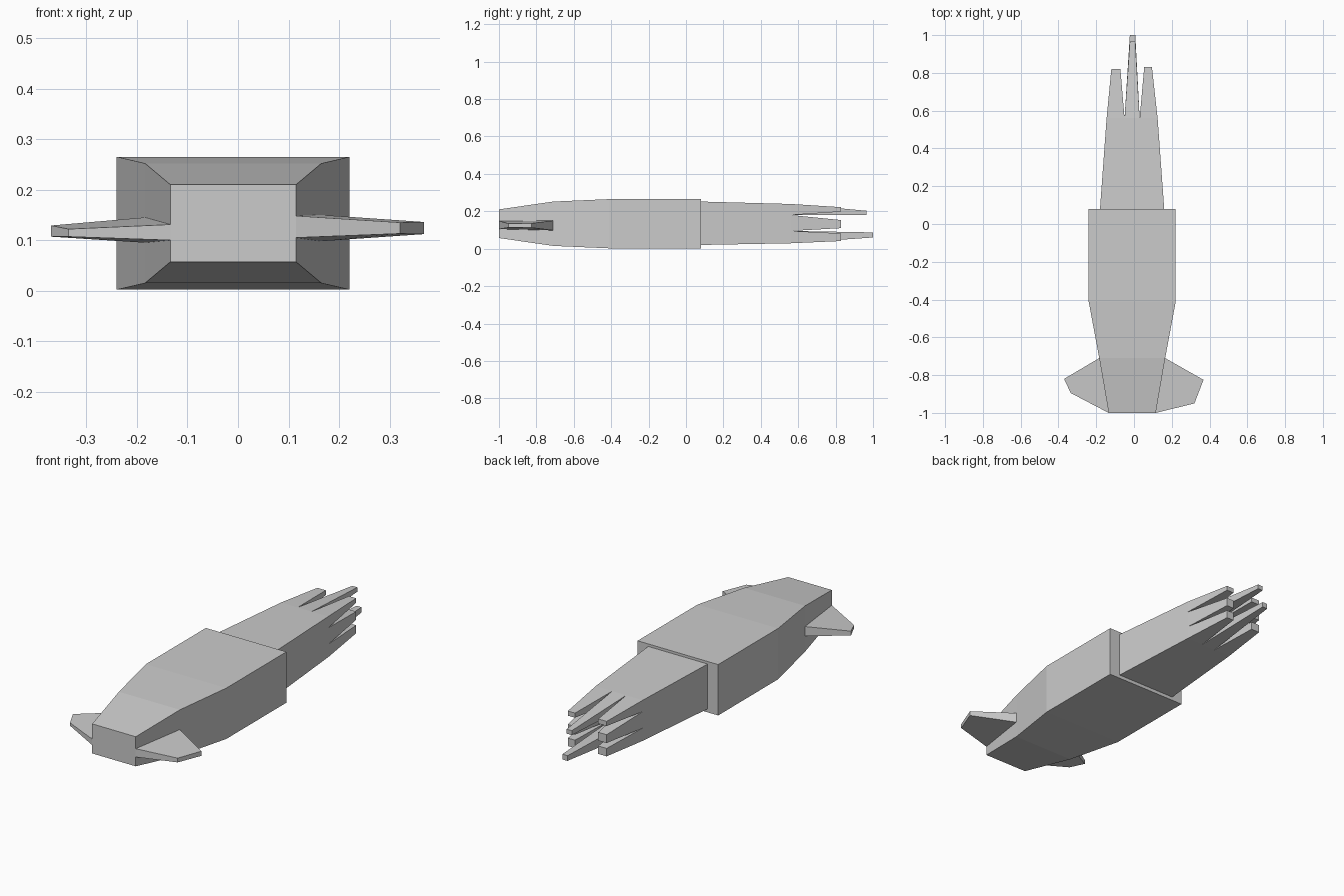
import bpy, bmesh

if "Cube" in bpy.data.objects:
    bpy.data.objects.remove(bpy.data.objects["Cube"])


def finish(name, bm):
    bmesh.ops.recalc_face_normals(bm, faces=bm.faces)
    mesh = bpy.data.meshes.new(name)
    bm.to_mesh(mesh)
    bm.free()
    obj = bpy.data.objects.new(name, mesh)
    bpy.context.collection.objects.link(obj)
    return obj


def loft(name, rings):
    """Closed skin through a list of four-point rings."""
    bm = bmesh.new()
    rows = [[bm.verts.new(p) for p in ring] for ring in rings]
    for a, b in zip(rows, rows[1:]):
        for i in range(4):
            j = (i + 1) % 4
            bm.faces.new((a[i], a[j], b[j], b[i]))
    bm.faces.new(rows[0])
    bm.faces.new(rows[-1])
    return finish(name, bm)


def rect(y, x0, x1, z0, z1):
    return [(x0, y, z0), (x1, y, z0), (x1, y, z1), (x0, y, z1)]


# Mantle: boxy body tapering towards the front
loft("mantle", [
    rect(-1.0, -0.134, 0.115, 0.057, 0.21),
    rect(-0.71, -0.184, 0.165, 0.015, 0.252),
    rect(-0.41, -0.24, 0.221, 0.002, 0.265),
    rect(0.08, -0.24, 0.221, 0.002, 0.265),
])


# Fins: thin tapered plates, outline points are (x, y, z low, z high)
def fin(name, outline):
    loft(name, [[(x, y, lo) for x, y, lo, hi in outline],
                [(x, y, hi) for x, y, lo, hi in outline]])


fin("right_fin", [(0.165, -0.71, 0.098, 0.15), (0.368, -0.825, 0.112, 0.136),
                  (0.32, -0.95, 0.113, 0.135), (0.115, -1.0, 0.105, 0.148)])
fin("left_fin", [(-0.184, -0.71, 0.095, 0.145), (-0.37, -0.82, 0.107, 0.129),
                 (-0.335, -0.895, 0.107, 0.122), (-0.134, -1.0, 0.1, 0.131)])

# Head: block whose end is divided in a 3 x 3 grid of arm roots
bm = bmesh.new()


def grid(y, xs, zs):
    return [[bm.verts.new((x, y, z)) for z in zs] for x in xs]


neck = grid(0.08, (-0.18, -0.06, 0.04, 0.16), (0.02, 0.095, 0.18, 0.252))
root = grid(0.56, (-0.145, -0.05, 0.03, 0.125), (0.029, 0.095, 0.18, 0.239))
rim = ([(i, 0) for i in range(3)] + [(3, k) for k in range(3)] +
       [(i, 3) for i in range(3, 0, -1)] + [(0, k) for k in range(3, 0, -1)])
for (i, k), (m, n) in zip(rim, rim[1:] + rim[:1]):
    bm.faces.new((neck[i][k], neck[m][n], root[m][n], root[i][k]))
bm.faces.new([neck[i][k] for i, k in rim])

# Arms: three on each side, two longer ones in the middle column
columns = [(-0.12, -0.072), (-0.022, 0.007), (0.054, 0.095)]
rows = [(0.041, 0.082), (0.11, 0.153), (0.198, 0.222)]
long_tips = {0: (1.0, 0.06, 0.087), 2: (0.965, 0.18, 0.203)}
for c, (x0, x1) in enumerate(columns):
    for r, (z0, z1) in enumerate(rows):
        base = [root[c][r], root[c + 1][r], root[c + 1][r + 1], root[c][r + 1]]
        if c == 1 and r == 1:
            bm.faces.new(base)
            continue
        y = 0.83 if c == 2 else 0.82
        if c == 1:
            y, z0, z1 = long_tips[r]
        tip = [bm.verts.new(p) for p in rect(y, x0, x1, z0, z1)]
        for i in range(4):
            j = (i + 1) % 4
            bm.faces.new((base[i], base[j], tip[j], tip[i]))
        bm.faces.new(tip)
finish("head_and_arms", bm)

# Hidden neck and mantle caps removed from view by touching flush
bpy.context.view_layer.update()
